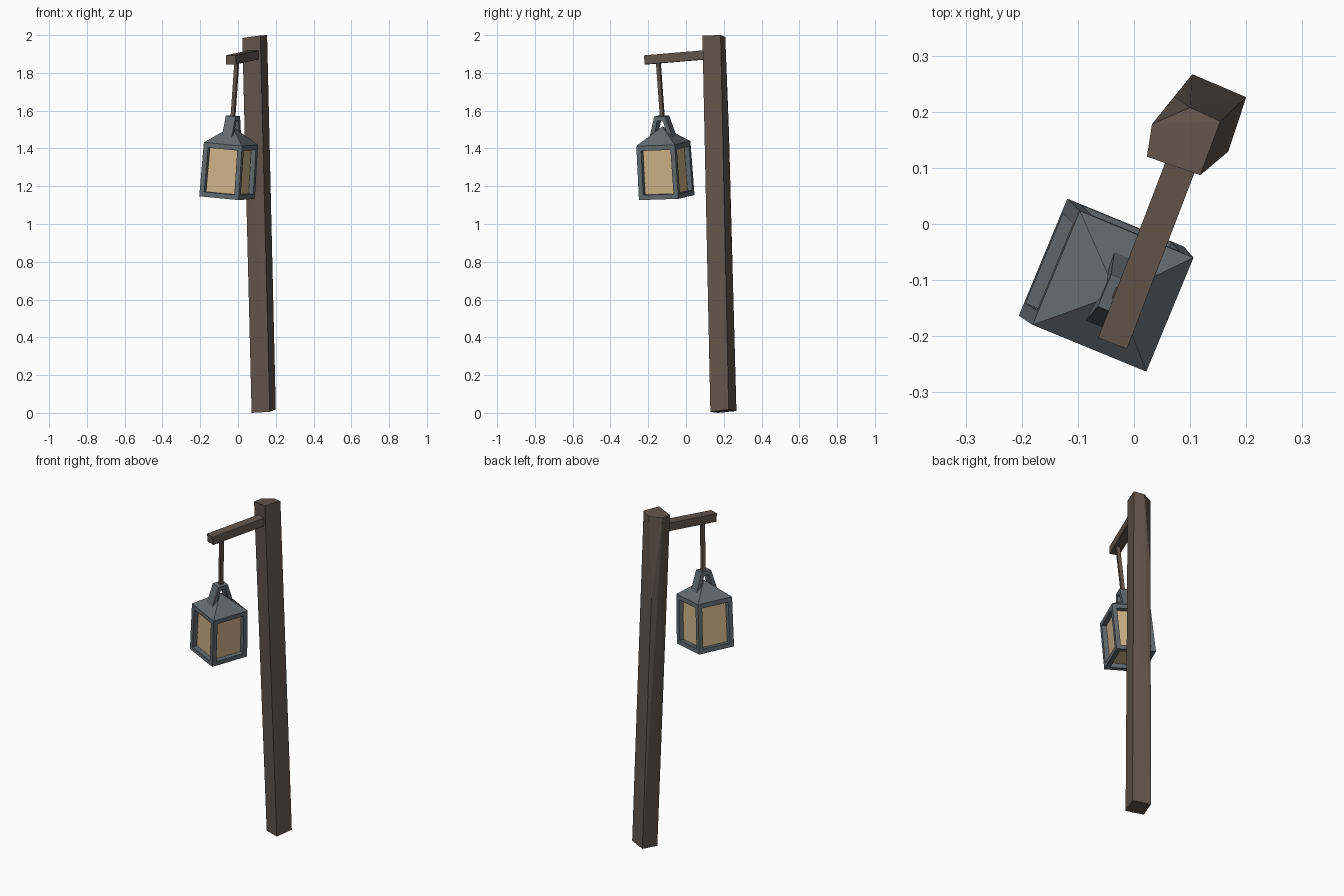
import bpy, bmesh
from mathutils import Vector, Matrix

if "Cube" in bpy.data.objects:
    bpy.data.objects.remove(bpy.data.objects["Cube"])


def material(name, rgb):
    m = bpy.data.materials.new(name)
    m.diffuse_color = (*rgb, 1)
    m.use_nodes = True
    m.node_tree.nodes["Principled BSDF"].inputs["Base Color"].default_value = m.diffuse_color
    return m


WOOD = material("dark_wood", (0.125, 0.092, 0.073))
METAL = material("grey_metal", (0.125, 0.150, 0.165))
GLASS = material("warm_glass", (0.64, 0.47, 0.26))


def finish(name, bm, mats, matrix=Matrix()):
    bmesh.ops.recalc_face_normals(bm, faces=bm.faces)
    me = bpy.data.meshes.new(name)
    bm.to_mesh(me)
    bm.free()
    me.transform(matrix)
    for m in mats:
        me.materials.append(m)
    ob = bpy.data.objects.new(name, me)
    bpy.context.collection.objects.link(ob)
    return ob


def frame(origin, z_axis, side):
    """Matrix whose z follows z_axis and whose x stays close to side."""
    z = z_axis.normalized()
    x = (side - z * side.dot(z)).normalized()
    y = z.cross(x)
    m = Matrix((x, y, z)).transposed().to_4x4()
    m.translation = origin
    return m


def hull(name, points, mat, matrix=Matrix()):
    bm = bmesh.new()
    for p in points:
        bm.verts.new(p)
    bmesh.ops.convex_hull(bm, input=bm.verts)
    bmesh.ops.dissolve_limit(bm, angle_limit=0.01, verts=bm.verts, edges=bm.edges)
    return finish(name, bm, [mat], matrix)


def beam(name, p0, p1, width, depth, mat):
    """Rectangular bar from p0 to p1."""
    p0, p1 = Vector(p0), Vector(p1)
    length = (p1 - p0).length
    pts = [(sx * width / 2, sy * depth / 2, z)
           for sx in (-1, 1) for sy in (-1, 1) for z in (0, length)]
    return hull(name, pts, mat, frame(p0, p1 - p0, SIDE))


# Horizontal direction across the arm
SIDE = Vector((0.924, -0.383, 0))

# Leaning post: square foot, five-sided top with one corner hewn off
hull("post", [
    (0.072, 0.170, 0.0), (0.168, 0.129, 0.006), (0.200, 0.226, 0.018), (0.104, 0.267, 0.010),
    (0.023, 0.120, 1.985), (0.118, 0.087, 1.998), (0.154, 0.183, 2.0),
    (0.100, 0.208, 1.990), (0.032, 0.178, 1.986),
    (0.072, 0.227, 1.50)], WOOD)

# Arm and hanging rod
beam("arm", (-0.0375, -0.211, 1.869), (0.095, 0.135, 1.898), 0.055, 0.048, WOOD)
beam("hanging_rod", (-0.006, -0.147, 1.865), (-0.027, -0.125, 1.56), 0.02, 0.02, WOOD)

# Lantern space: tilted along the rod, origin at the middle of its base
LANTERN = frame(Vector((-0.058, -0.102, 1.14)), Vector((0.072, -0.062, 0.995)), SIDE)
HB, HT, EAVE = 0.113, 0.110, 0.287

# Lantern body with pyramid roof
bm = bmesh.new()
corners = [(-1, -1), (1, -1), (1, 1), (-1, 1)]
low = [bm.verts.new((x * HB, y * HB, 0)) for x, y in corners]
top = [bm.verts.new((x * HT, y * HT, EAVE)) for x, y in corners]
apex = bm.verts.new((0, 0, 0.378))
panes = [bm.faces.new(low[::-1])]
for i in range(4):
    j = (i + 1) % 4
    panes.append(bm.faces.new((low[i], low[j], top[j], top[i])))
    bm.faces.new((top[i], top[j], apex))
bm.normal_update()

# Recessed panes on the four sides and underneath
bmesh.ops.inset_individual(bm, faces=panes, thickness=0.037)
bm.normal_update()
pushed = bmesh.ops.extrude_discrete_faces(bm, faces=panes)["faces"]
bm.normal_update()
for f in pushed:
    shift = f.normal * -0.027
    f.material_index = 1
    for v in f.verts:
        v.co += shift
finish("lantern", bm, [METAL, GLASS], LANTERN)

# Carrying handle: trapezoid arch extruded across the lantern
outer = [(-0.072, 0.305), (-0.031, 0.434), (0.031, 0.434), (0.072, 0.305)]
inner = [(-0.047, 0.305), (-0.015, 0.411), (0.015, 0.411), (0.047, 0.305)]
bm = bmesh.new()
vo = [bm.verts.new((-0.028, y, z)) for y, z in outer]
vi = [bm.verts.new((-0.028, y, z)) for y, z in inner]
arch = [bm.faces.new((vo[i], vo[i + 1], vi[i + 1], vi[i])) for i in range(3)]
ext = bmesh.ops.extrude_face_region(bm, geom=arch, use_keep_orig=True)["geom"]
bmesh.ops.translate(bm, vec=(0.056, 0, 0),
                    verts=[g for g in ext if isinstance(g, bmesh.types.BMVert)])
finish("handle", bm, [METAL], LANTERN)
